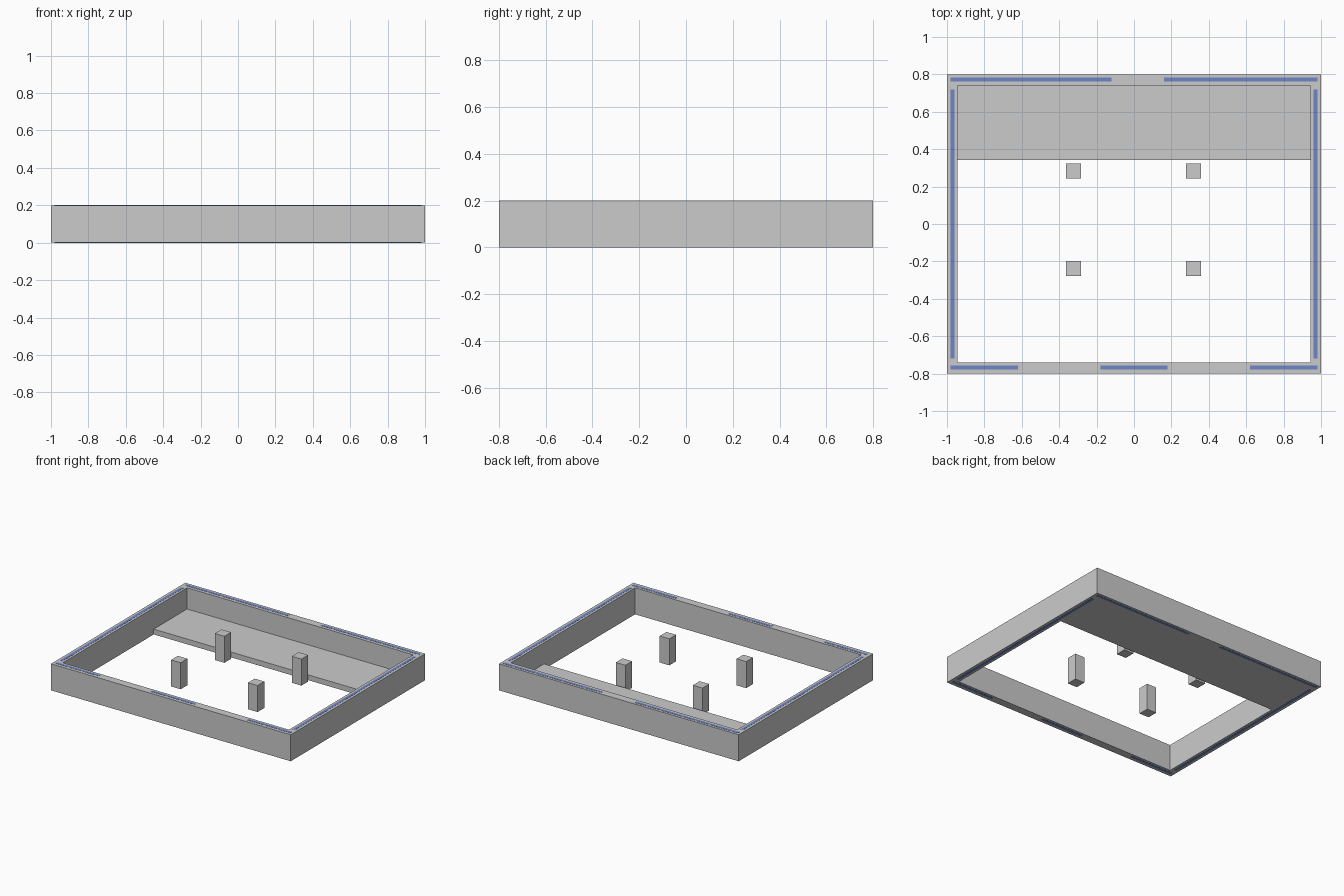
import bpy
import bmesh

if "Cube" in bpy.data.objects:
    bpy.data.objects.remove(bpy.data.objects["Cube"])


def make_material(name, rgb):
    mat = bpy.data.materials.new(name)
    mat.diffuse_color = (*rgb, 1.0)
    mat.use_nodes = True
    mat.node_tree.nodes["Principled BSDF"].inputs["Base Color"].default_value = mat.diffuse_color
    return mat


grey = make_material("concrete grey", (0.60, 0.60, 0.60))
blue = make_material("window blue", (0.16, 0.24, 0.56))

HEIGHT = 0.2
INNER_X, INNER_Y = 0.943, 0.74


def finish(bm, name, mat):
    bmesh.ops.recalc_face_normals(bm, faces=bm.faces)
    mesh = bpy.data.meshes.new(name)
    bm.to_mesh(mesh)
    bm.free()
    mesh.materials.append(mat)
    obj = bpy.data.objects.new(name, mesh)
    bpy.context.collection.objects.link(obj)
    return obj


def box(name, x0, x1, y0, y1, z0, z1, mat):
    bm = bmesh.new()
    bmesh.ops.create_cube(bm, size=1)
    for v in bm.verts:
        v.co = (x1 if v.co.x > 0 else x0,
                y1 if v.co.y > 0 else y0,
                z1 if v.co.z > 0 else z0)
    return finish(bm, name, mat)


# Outer walls: one continuous rectangular ring
bm = bmesh.new()
corners = [(-1, -1), (1, -1), (1, 1), (-1, 1)]
rings = [[bm.verts.new((sx * x, sy * y, z)) for sx, sy in corners]
         for x, y, z in ((1, 0.8, 0), (1, 0.8, HEIGHT),
                         (INNER_X, INNER_Y, HEIGHT), (INNER_X, INNER_Y, 0))]
for r in range(4):
    a, b = rings[r], rings[(r + 1) % 4]
    for i in range(4):
        j = (i + 1) % 4
        bm.faces.new((a[i], a[j], b[j], b[i]))
finish(bm, "outer_walls", grey)

# Raised floor along the back wall
box("back_floor", -INNER_X, INNER_X, 0.343, INNER_Y, 0, 0.04, grey)

# Four square columns
for x in (-0.324, 0.318):
    for y in (0.284, -0.238):
        box("column", x - 0.04, x + 0.04, y - 0.04, y + 0.04, 0, HEIGHT, grey)

# Window strips set in the walls, showing at the top and bottom edges
strips = [("left_window", -0.981, -0.96, -0.72, 0.72),
          ("right_window", 0.96, 0.981, -0.72, 0.72),
          ("back_window_left", -0.98, -0.12, 0.762, 0.783),
          ("back_window_right", 0.16, 0.98, 0.762, 0.783),
          ("front_window_left", -0.98, -0.62, -0.778, -0.757),
          ("front_window_middle", -0.18, 0.18, -0.778, -0.757),
          ("front_window_right", 0.62, 0.98, -0.778, -0.757)]
for name, x0, x1, y0, y1 in strips:
    box(name, x0, x1, y0, y1, -0.001, HEIGHT + 0.001, blue)
